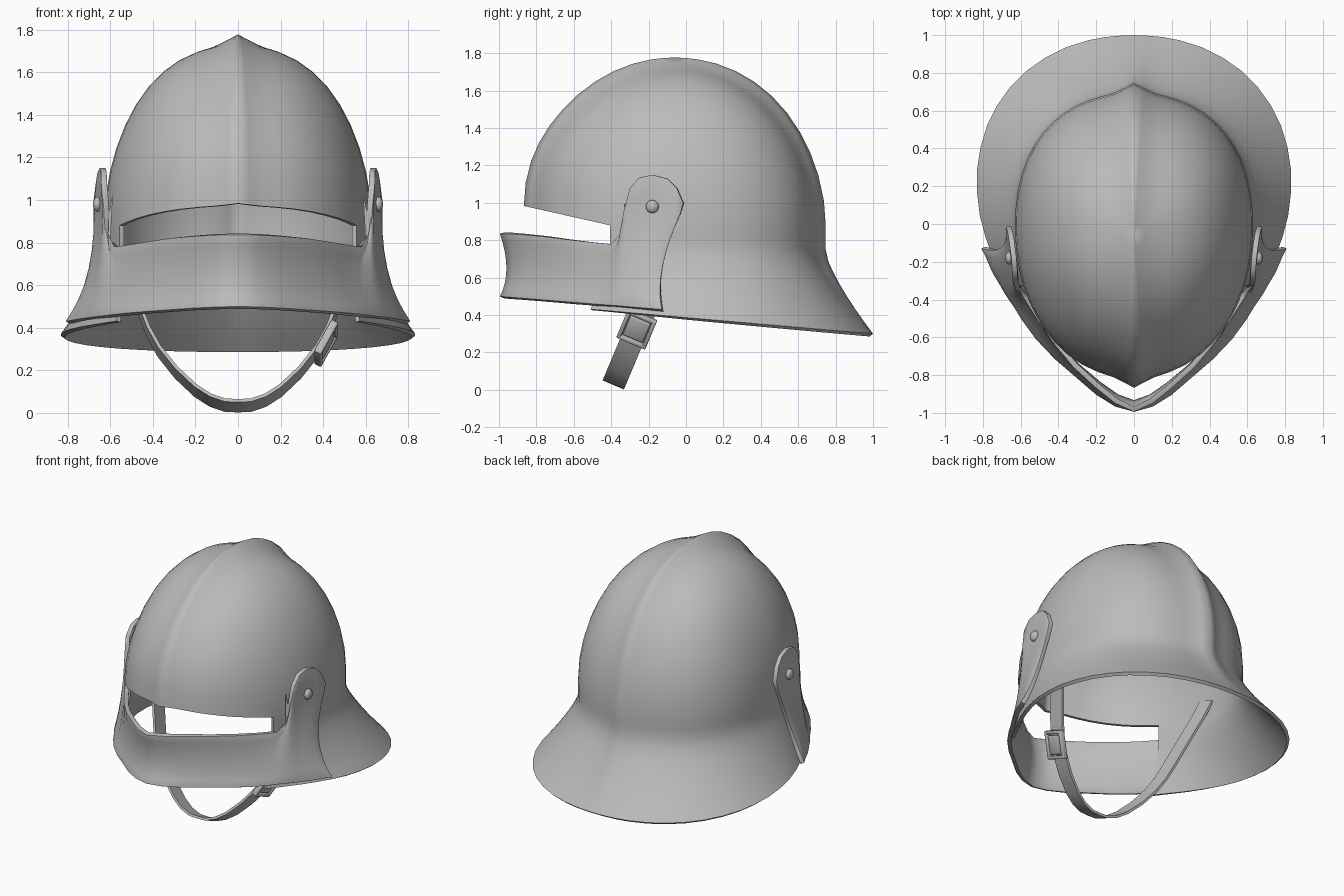
import bpy, bmesh, math
from mathutils import Vector, Matrix

if "Cube" in bpy.data.objects:
    bpy.data.objects.remove(bpy.data.objects["Cube"])

steel = bpy.data.materials.new("steel_grey")
steel.diffuse_color = (0.5, 0.5, 0.5, 1)
steel.use_nodes = True
steel.node_tree.nodes["Principled BSDF"].inputs["Base Color"].default_value = steel.diffuse_color


def make(name, bm, mods=(), angle=50):
    """Turn a bmesh into a named, finished and smooth-shaded object."""
    me = bpy.data.meshes.new(name)
    bm.to_mesh(me)
    bm.free()
    ob = bpy.data.objects.new(name, me)
    bpy.context.collection.objects.link(ob)
    me.materials.append(steel)
    for kind, settings in mods:
        m = ob.modifiers.new(kind.title(), kind)
        for k, v in settings.items():
            setattr(m, k, v)
    bpy.ops.object.select_all(action='DESELECT')
    ob.select_set(True)
    bpy.context.view_layer.objects.active = ob
    bpy.ops.object.convert(target='MESH')
    bpy.ops.object.shade_smooth_by_angle(angle=math.radians(angle))
    return ob


def add_grid(bm, cols):
    """Quads between neighbouring columns of points; columns may differ in length."""
    vs = [[bm.verts.new(p) for p in c] for c in cols]
    for a, b in zip(vs, vs[1:]):
        for j in range(min(len(a), len(b)) - 1):
            bm.faces.new((a[j], a[j + 1], b[j + 1], b[j]))
    bmesh.ops.remove_doubles(bm, verts=bm.verts[:], dist=1e-4)


def along(pts, f):
    """Point at fraction f of the length of a polyline."""
    pts = [Vector(p) for p in pts]
    lens = [(b - a).length for a, b in zip(pts, pts[1:])]
    d = f * sum(lens)
    for a, b, l in zip(pts, pts[1:], lens):
        if d <= l:
            return a.lerp(b, d / l)
        d -= l
    return pts[-1]


def spow(v, p):
    return math.copysign(abs(v) ** p, v) if abs(v) > 1e-6 else 0.0


MIRROR = ('MIRROR', dict(use_axis=(True, False, False), use_clip=True, merge_threshold=0.001))

# ---- skull: keeled dome, flaring into a long tail at the back ----
RIM = [(.57, -.51), (.68, -.32), (.77, -.13), (.818, .05)]
RIM += [(.835 * spow(math.cos(a), .93), .2 + .8 * spow(math.sin(a), .93))
        for a in [math.pi / 2 * i / 16 for i in range(17)]]
EDGE = 61   # azimuth where the face opening ends
thetas = [0, 4, 9, 16, 24, 32, 40, 48, 55] + list(range(EDGE, 160, 7)) + [166, 171, 176, 180]
elevs = [90, 86, 81, 74, 66, 58, 50, 42, 34, 26, 18, 9, 0]


def dome_point(theta, elev):
    t, e = math.radians(theta), math.radians(elev)
    x = .63 * spow(math.sin(t), .93) * spow(math.cos(e), .92)
    dy, dz = -spow(math.cos(t), .93) * math.cos(e), math.sin(e)
    y = -.06 + .755 * dy + .05 * math.sin(t) ** 2 * math.cos(e)   # widest a little aft
    z = .95 + .775 * dz
    # keel along the centre line
    n = math.hypot(dy, dz)
    if n > 1e-5:
        k = .052 * max(0, 1 - x / .14) ** 1.5
        y, z = y + k * dy / n, z + k * dz / n
    # brow edge slopes down towards the sides
    brow = max(.88, .982 - (y + .86) * .225)
    z += math.cos(e) ** 4 * (brow - .95)
    return Vector((x if theta % 180 else 0, y, z))


cols = []
for th in thetas:
    col = [dome_point(th, e) for e in elevs]
    if th >= EDGE:
        top = col[-1]
        q = along(RIM, (th - EDGE) / (180 - EDGE))
        rim_z = .387 - .087 * q.y
        for i in range(1, 10):
            v = i / 9
            h = max(0, (v - .25) / .75) ** 1.3
            col.append(Vector((top.x + (q.x - top.x) * h, top.y + (q.y - top.y) * h,
                               top.z + (rim_z - top.z) * v)))
    cols.append(col)
bm = bmesh.new()
add_grid(bm, cols)
bmesh.ops.dissolve_degenerate(bm, edges=bm.edges[:], dist=1e-4)
make("skull", bm, [MIRROR, ('SOLIDIFY', dict(thickness=.022, offset=-1))], 78)

# ---- visor: pointed band with a rounded pivot tab on each side ----
TOP = [(0, -.995, .835), (.1, -.95, .835), (.2, -.87, .83), (.32, -.76, .82), (.42, -.64, .805),
       (.51, -.51, .79), (.58, -.40, .78), (.612, -.345, .84), (.63, -.335, .95),
       (.643, -.30, 1.08), (.645, -.25, 1.135), (.65, -.18, 1.15), (.66, -.10, 1.13),
       (.668, -.05, 1.08), (.678, -.015, 1.0), (.678, -.03, .94)]
LOW = [(0, -.995), (.1, -.967), (.2, -.905), (.31, -.81), (.42, -.715), (.52, -.61), (.6, -.5),
       (.63, -.45), (.66, -.405), (.69, -.36), (.715, -.315), (.74, -.275), (.76, -.235),
       (.775, -.2), (.79, -.165), (.81, -.13)]
cols = []
for i, (t, b) in enumerate(zip(TOP, LOW)):
    s = i / 15
    T, B = Vector(t), Vector((b[0], b[1], .42 - .08 * b[1]))
    wy, pull = .45 + .5 * s, 1 - .035 * (1 - s)
    M = Vector(((.8 * T.x + .2 * B.x) * pull, (wy * B.y + (1 - wy) * T.y) * pull,
                .45 * T.z + .55 * B.z))
    col = []
    for j in range(9):   # curve through low, middle and top points
        u = 1 - j / 8
        col.append(B * (2 * (u - .5) * (u - 1)) + M * (4 * u * (1 - u)) + T * (2 * u * (u - .5)))
    cols.append(col)
bm = bmesh.new()
add_grid(bm, cols)
make("visor", bm, [MIRROR, ('SOLIDIFY', dict(thickness=.028, offset=-1)),
                   ('BEVEL', dict(width=.007, segments=2, limit_method='ANGLE', angle_limit=1.3))], 78)

# ---- pivot rivets ----
for side, label in ((1, "right"), (-1, "left")):
    bm = bmesh.new()
    bmesh.ops.create_uvsphere(bm, u_segments=14, v_segments=8, radius=1,
                              matrix=Matrix.Translation((side * .66, -.18, .98))
                              @ Matrix.Diagonal((.022, .035, .035, 1)))
    make("rivet_" + label, bm)

# ---- chin strap: a leather band hanging in a tilted plane ----
HALF = [(0, .034), (.06, .036), (.13, .06), (.2, .105), (.29, .19), (.37, .29), (.42, .38),
        (.455, .47), (.52, .65), (.575, .8), (.607, .91)]
path = [(-x, z) for x, z in HALF[:0:-1]] + HALF
wide = Vector((0, .92, -.39)).normalized()


def strap_point(x, z):
    return Vector((x, -.4 + .42 * z, z))


bm = bmesh.new()
add_grid(bm, [[strap_point(x, z) + wide * k for k in (-.062, .062)] for x, z in path])
make("chin_strap", bm, [('SOLIDIFY', dict(thickness=.016, offset=0))])

# ---- buckle on the right side of the strap ----
along_dir = (strap_point(.42, .38) - strap_point(.37, .29)).normalized()
wide_dir = (wide - along_dir * wide.dot(along_dir)).normalized()
out_dir = wide_dir.cross(along_dir)
if out_dir.x < 0:
    out_dir.negate()
frame = Matrix((wide_dir, along_dir, out_dir)).transposed().to_4x4()
frame.translation = strap_point(.397, .335) + out_dir * .012


def box(bm, centre, size):
    bmesh.ops.create_cube(bm, size=1, matrix=frame @ Matrix.Translation(centre)
                          @ Matrix.Diagonal((*size, 1)))


bm = bmesh.new()
for s in (-1, 1):
    box(bm, (s * .073, 0, .008), (.022, .18, .036))        # side bars
    box(bm, (0, s * .079, .008), (.146, .022, .036))       # cross bars
box(bm, (0, 0, .006), (.115, .12, .03))                    # strap layer inside the frame
bmesh.ops.recalc_face_normals(bm, faces=bm.faces[:])
make("buckle", bm, [('BEVEL', dict(width=.006, segments=2))])
